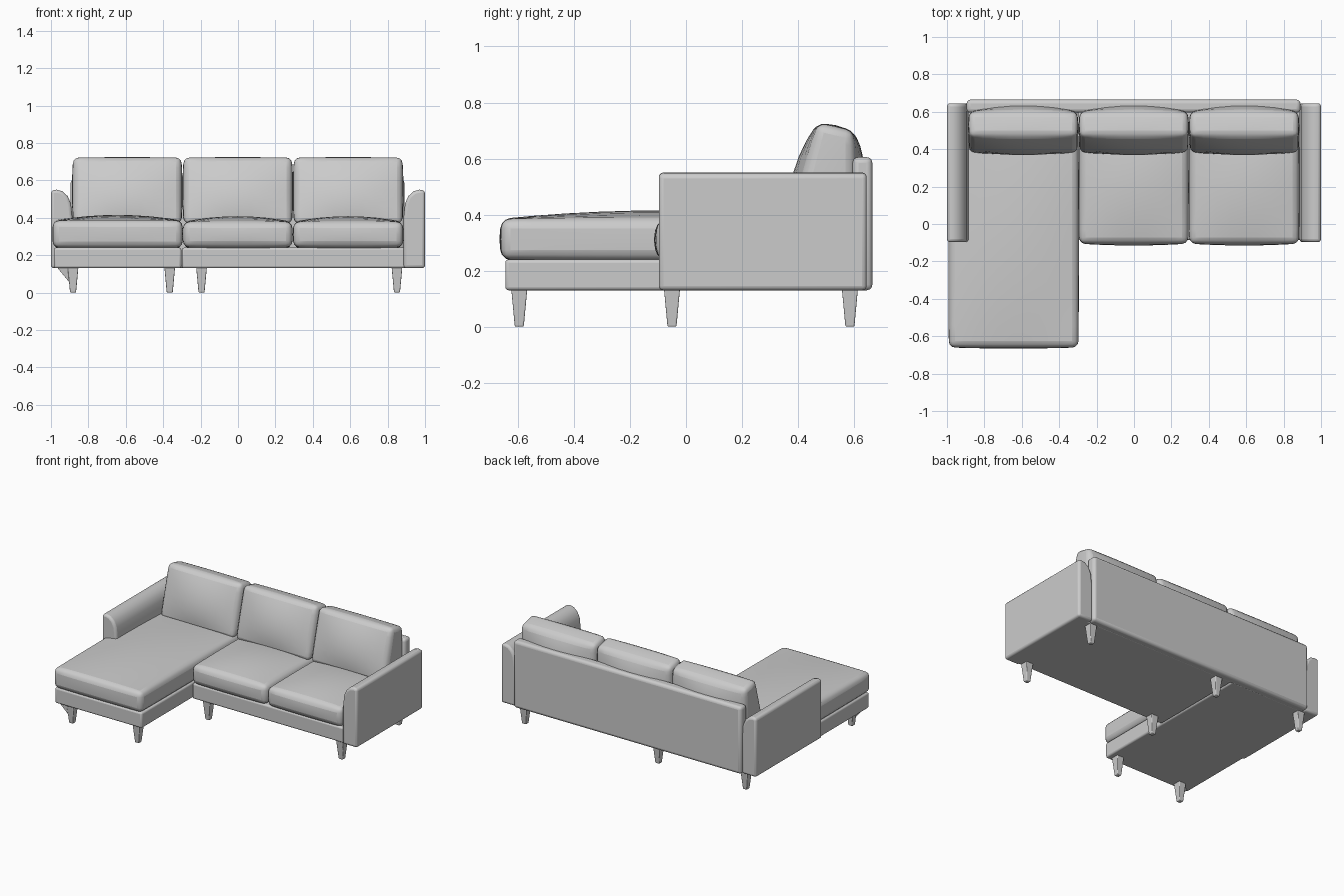
import bpy, bmesh
from mathutils import Vector

cube = bpy.data.objects.get("Cube")
if cube:
    bpy.data.objects.remove(cube, do_unlink=True)

grey = bpy.data.materials.new("soft_grey")
grey.use_nodes = True
colour = (0.6, 0.6, 0.6, 1)
grey.diffuse_color = colour
grey.node_tree.nodes["Principled BSDF"].inputs["Base Color"].default_value = colour


def finish(name, bm, bevel, segments=3):
    """Turn a bmesh into a bevelled, smooth-shaded object."""
    bmesh.ops.recalc_face_normals(bm, faces=bm.faces)
    mesh = bpy.data.meshes.new(name)
    bm.to_mesh(mesh)
    bm.free()
    mesh.materials.append(grey)
    obj = bpy.data.objects.new(name, mesh)
    bpy.context.collection.objects.link(obj)
    mod = obj.modifiers.new("Bevel", "BEVEL")
    mod.width, mod.segments = bevel, segments
    mod.limit_method, mod.angle_limit = "ANGLE", 0.7
    bpy.ops.object.select_all(action="DESELECT")
    obj.select_set(True)
    bpy.context.view_layer.objects.active = obj
    bpy.ops.object.shade_smooth_by_angle(angle=0.6)
    return obj


def soft_box(name, low, high, bevel, bulge=(0, 0, 0), cuts=(0, 0, 0), shape=None):
    """Box whose faces swell outwards; shape optionally remaps the points."""
    low, high = Vector(low), Vector(high)
    centre, half = (low + high) / 2, (high - low) / 2
    bm = bmesh.new()
    bmesh.ops.create_cube(bm, size=2)
    for axis, count in enumerate(cuts):
        normal = Vector([axis == i for i in range(3)])
        for k in range(1, count + 1):
            bmesh.ops.bisect_plane(bm, geom=bm.verts[:] + bm.edges[:] + bm.faces[:],
                                   plane_co=normal * (2 * k / (count + 1) - 1),
                                   plane_no=normal)
    for v in bm.verts:
        u = v.co.copy()
        p = Vector([centre[i] + half[i] * u[i] for i in range(3)])
        if shape:
            p = shape(p, u)
        for i in range(3):
            if abs(u[i]) > 0.999:
                a, b = u[(i + 1) % 3], u[(i + 2) % 3]
                p[i] += u[i] * bulge[i] * (1 - a * a) * (1 - b * b)
        v.co = p
    return finish(name, bm, bevel)


# Upholstered bases and back panel
soft_box("chaise_base", (-0.985, -0.645, 0.13), (-0.303, 0.62, 0.24), 0.012)
soft_box("sofa_base", (-0.3, -0.085, 0.13), (0.92, 0.62, 0.24), 0.012)
soft_box("back_panel", (-0.895, 0.595, 0.13), (0.89, 0.665, 0.605), 0.02)

# Arms: upright outside, top rolling down to the inside
arm_profile = [(0.885, 0.13), (0.885, 0.4), (0.893, 0.475), (0.91, 0.515),
               (0.94, 0.542), (0.97, 0.55), (1.0, 0.545), (1.0, 0.13)]
for side, name in ((1, "left_arm"), (-1, "right_arm")):
    bm = bmesh.new()
    face = bm.faces.new([bm.verts.new((side * x, -0.097, z)) for x, z in arm_profile])
    ext = bmesh.ops.extrude_face_region(bm, geom=[face])
    bmesh.ops.translate(bm, vec=(0, 0.742, 0),
                        verts=[g for g in ext["geom"] if isinstance(g, bmesh.types.BMVert)])
    finish(name, bm, 0.016)

# Seat cushions
soft_box("chaise_cushion", (-0.99, -0.66, 0.24), (-0.297, 0.5, 0.385), 0.034,
         (0.003, 0.006, 0.03), (7, 9, 1))
for name, x0, x1 in (("middle_seat_cushion", -0.293, 0.29),
                     ("left_seat_cushion", 0.296, 0.882)):
    soft_box(name, (x0, -0.105, 0.242), (x1, 0.5, 0.378), 0.034,
             (0.003, 0.01, 0.03), (7, 7, 1))


# Back cushions leaning against the panel
def lean(p, u):
    t, s = (u.z + 1) / 2, (u.y + 1) / 2
    front, back = 0.375 + 0.095 * t, 0.6
    return Vector((p.x, front + (back - front) * s, p.z - 0.03 * s * t))


for name, x in (("right", -0.592), ("middle", -0.001), ("left", 0.589)):
    soft_box(name + "_back_cushion", (x - 0.29, 0.37, 0.37), (x + 0.29, 0.6, 0.728), 0.03,
             (0.006, 0.04, 0.006), (7, 1, 5), lean)


# Tapered legs
def taper(p, u):
    if u.z > 0:
        return p
    mid = Vector((p.x - u.x * 0.029, p.y - u.y * 0.029, p.z))
    return mid + Vector((u.x, u.y, 0)) * 0.016


legs = [("chaise_outer_leg", -0.882, -0.595), ("chaise_inner_leg", -0.365, -0.595),
        ("inner_corner_leg", -0.195, -0.05), ("left_front_leg", 0.85, -0.05),
        ("left_back_leg", 0.85, 0.585), ("middle_back_leg", -0.195, 0.585),
        ("right_back_leg", -0.882, 0.585)]
for name, x, y in legs:
    soft_box(name, (x - 0.029, y - 0.029, 0), (x + 0.029, y + 0.029, 0.14), 0.005, shape=taper)

# Corner brace beside the outer chaise leg
bm = bmesh.new()
brace = [bm.verts.new(c) for c in ((-0.97, -0.625, 0.135), (-0.9, -0.61, 0.05),
                                   (-0.88, -0.61, 0.135), (-0.9, -0.58, 0.135))]
bmesh.ops.convex_hull(bm, input=brace)
finish("corner_brace", bm, 0.002, 1)
